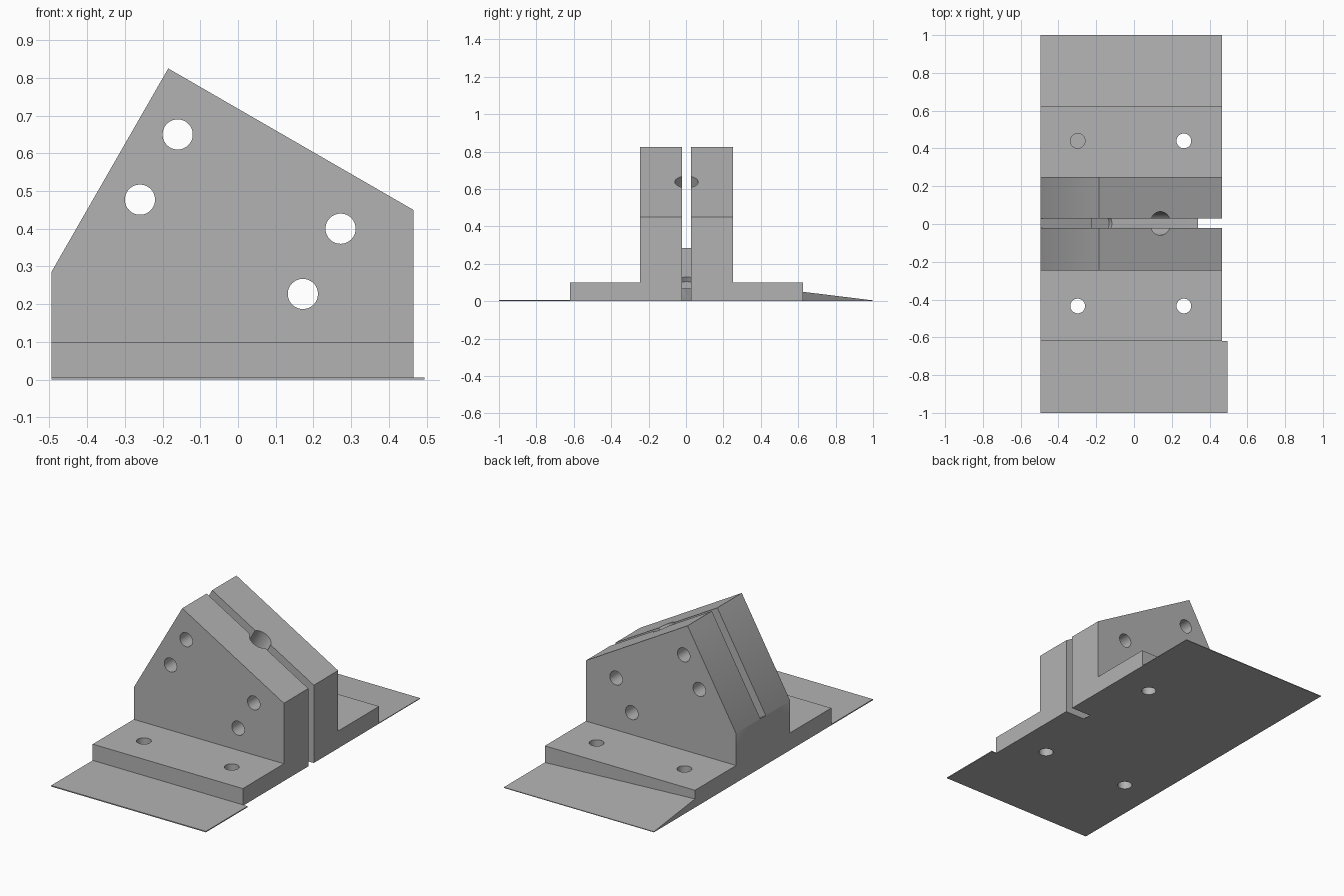
import bpy
import math
from mathutils import Vector, Matrix

cube = bpy.data.objects.get("Cube")
if cube:
    bpy.data.objects.remove(cube, do_unlink=True)

grey = bpy.data.materials.new("plain grey")
grey.use_nodes = True
grey.diffuse_color = (0.45, 0.45, 0.45, 1)
grey.node_tree.nodes["Principled BSDF"].inputs["Base Color"].default_value = grey.diffuse_color

MID_Y = 0.003
LEFT, RIGHT = -0.495, 0.465


def prism(name, profile, axis, start, end):
    """Extrude a 2D profile along x (profile is y,z) or y (profile is x,z)."""
    def place(p, d):
        return (d, p[0], p[1]) if axis == "x" else (p[0], d, p[1])
    n = len(profile)
    verts = [place(p, d) for d in (start, end) for p in profile]
    faces = [list(range(n)), list(range(2 * n - 1, n - 1, -1))]
    faces += [[i, i + n, (i + 1) % n + n, (i + 1) % n] for i in range(n)]
    mesh = bpy.data.meshes.new(name)
    mesh.from_pydata(verts, [], faces)
    if axis == "x":
        mesh.flip_normals()
    mesh.materials.append(grey)
    obj = bpy.data.objects.new(name, mesh)
    bpy.context.collection.objects.link(obj)
    return obj


def rod(center, direction, radius, length):
    """Round cutter centred on a point and lying along a direction."""
    turn = Vector(direction).to_track_quat("Z", "Y").to_matrix().to_4x4()
    bpy.ops.mesh.primitive_cylinder_add(vertices=48, radius=radius, depth=length)
    obj = bpy.context.object
    obj.name = "hole_cutter"
    obj.data.transform(Matrix.Translation(center) @ turn)
    obj.data.materials.append(grey)
    return obj


def boolean(target, tool, operation):
    """Apply one boolean and discard its helper."""
    mod = target.modifiers.new("cut", "BOOLEAN")
    mod.operation = operation
    mod.solver = "EXACT"
    mod.object = tool
    bpy.context.view_layer.update()
    bpy.context.view_layer.objects.active = target
    bpy.ops.object.modifier_apply(modifier=mod.name)
    bpy.data.objects.remove(tool, do_unlink=True)


# Body: five-sided side outline crossed with a stepped end outline
body = prism("bracket_body", [(LEFT, 0), (RIGHT, 0), (RIGHT, 0.45),
                              (-0.185, 0.825), (LEFT, 0.285)], "y", -0.62, 0.625)
step = prism("step_outline", [(-0.8, -0.2), (0.8, -0.2), (0.8, 0.1), (0.25, 0.1),
                              (0.25, 1), (-0.245, 1), (-0.245, 0.1), (-0.8, 0.1)],
             "x", -0.8, 0.8)
boolean(body, step, "INTERSECT")

# Narrow centre slot with a sloping floor, open at the right foot
slot = prism("slot_cutter", [(-0.7, 0.403), (-0.12, 0.068), (0.34, 0), (0.34, -0.1),
                             (0.7, -0.1), (0.7, 1), (-0.7, 1)],
             "y", MID_Y - 0.025, MID_Y + 0.025)
boolean(body, slot, "DIFFERENCE")

# Slanted bore square to the long roof, ending just below the slot floor
mouth = Vector((0.14, MID_Y, 0.6375))
axis = Vector((0.5, 0, math.sqrt(0.75)))
depth, over = 0.652, 0.2
boolean(body, rod(mouth + axis * (over - depth) / 2, axis, 0.0625, depth + over), "DIFFERENCE")

# Cross holes through both cheeks
for x, z in ((-0.16, 0.65), (-0.26, 0.477), (0.272, 0.4), (0.172, 0.227)):
    boolean(body, rod((x, 0, z), (0, 1, 0), 0.04, 1), "DIFFERENCE")

# Screw holes in the feet; one is closed at the bottom
for x in (-0.298, 0.264):
    for y in (-0.434, 0.44):
        blind = x < 0 < y
        boolean(body, rod((x, y, 0.206 if blind else 0), (0, 0, 1), 0.039, 0.4), "DIFFERENCE")

# Thin end flaps
front = prism("front_flap", [(LEFT, 0), (0.495, 0), (0.495, 0.006), (LEFT, 0.006)],
              "y", -1, -0.62)
back = prism("back_flap", [(LEFT, 0), (RIGHT, 0), (RIGHT, 0.004), (LEFT, 0.004)],
             "y", 0.625, 1)
# Raised inner corner of the back flap
for v in back.data.vertices:
    if v.co.x < 0 and v.co.y < 0.7 and v.co.z > 0:
        v.co.z = 0.05

# Smooth bores, crisp edges
bpy.ops.object.select_all(action="DESELECT")
body.select_set(True)
bpy.context.view_layer.objects.active = body
bpy.ops.object.shade_smooth_by_angle(angle=math.radians(30))
